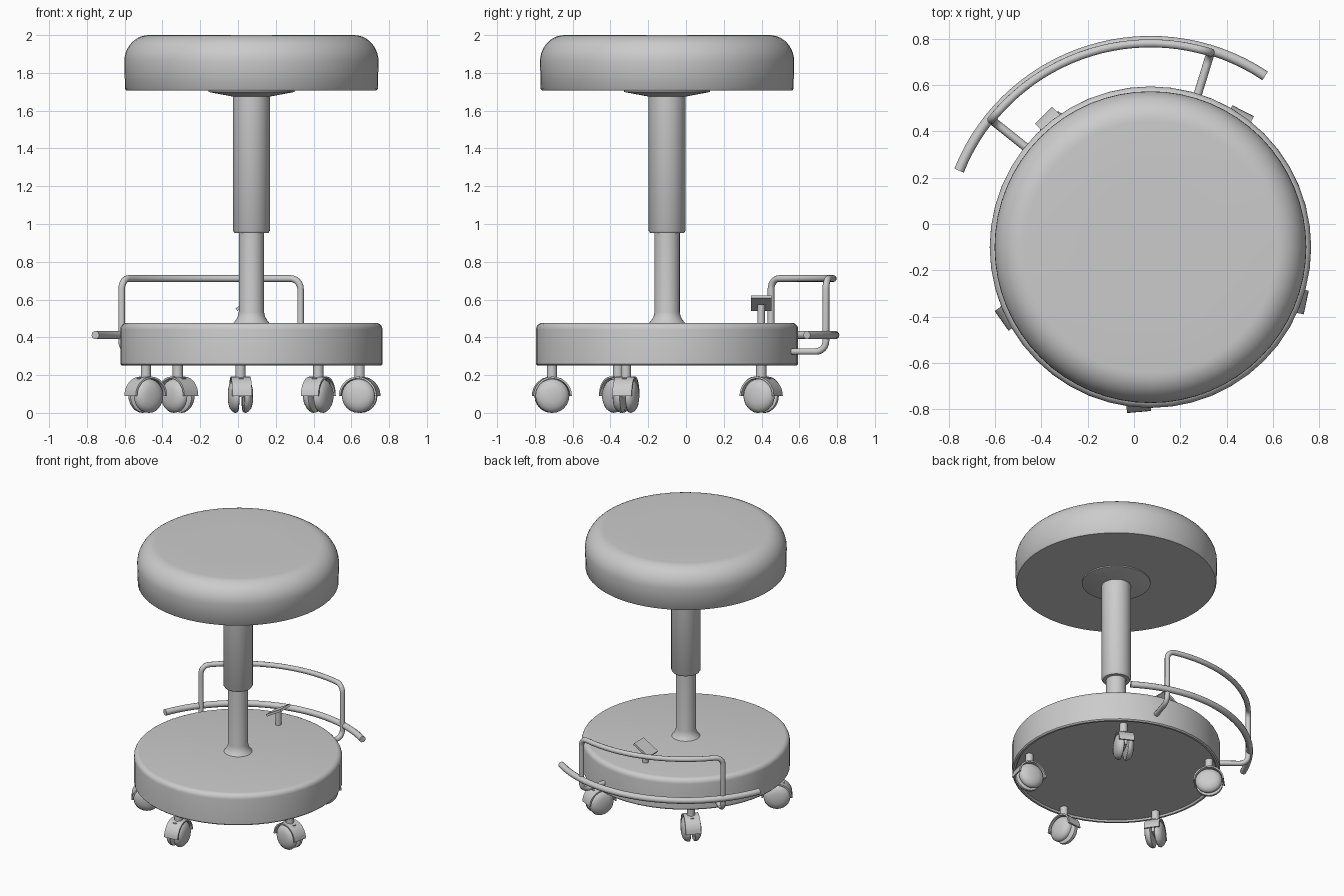
import bpy, bmesh, math
from mathutils import Matrix, Vector

if "Cube" in bpy.data.objects:
    bpy.data.objects.remove(bpy.data.objects["Cube"])

CX, CY = 0.071, -0.10          # axis of the stool
CENTRE = Matrix.Translation((CX, CY, 0))

grey = bpy.data.materials.new("grey")
grey.diffuse_color = (0.6, 0.6, 0.6, 1)
grey.use_nodes = True
grey.node_tree.nodes["Principled BSDF"].inputs["Base Color"].default_value = grey.diffuse_color


def finish(obj, angle=40):
    obj.data.materials.append(grey)
    bpy.ops.object.select_all(action='DESELECT')
    obj.select_set(True)
    bpy.context.view_layer.objects.active = obj
    bpy.ops.object.shade_smooth_by_angle(angle=math.radians(angle))
    return obj


def from_bmesh(name, bm, matrix):
    bmesh.ops.recalc_face_normals(bm, faces=bm.faces[:])
    mesh = bpy.data.meshes.new(name)
    bm.to_mesh(mesh)
    bm.free()
    obj = bpy.data.objects.new(name, mesh)
    bpy.context.collection.objects.link(obj)
    obj.matrix_world = matrix
    return finish(obj)


def lathe(name, profile, matrix=CENTRE, steps=48):
    """Spin a (radius, height) profile around z."""
    bm = bmesh.new()
    verts = [bm.verts.new((r, 0, z)) for r, z in profile]
    edges = [bm.edges.new(pair) for pair in zip(verts, verts[1:])]
    bmesh.ops.spin(bm, geom=verts + edges, cent=(0, 0, 0), axis=(0, 0, 1),
                   angle=math.tau, steps=steps)
    bmesh.ops.remove_doubles(bm, verts=bm.verts[:], dist=1e-5)
    return from_bmesh(name, bm, matrix)


def box(name, size, matrix):
    bm = bmesh.new()
    bmesh.ops.create_cube(bm, size=1)
    bmesh.ops.scale(bm, vec=size, verts=bm.verts[:])
    return from_bmesh(name, bm, matrix)


def tube(name, points, radius):
    """Round bar through the points."""
    curve = bpy.data.curves.new(name, 'CURVE')
    curve.dimensions = '3D'
    curve.bevel_depth = radius
    curve.bevel_resolution = 3
    curve.use_fill_caps = True
    spline = curve.splines.new('POLY')
    spline.points.add(len(points) - 1)
    for p, co in zip(spline.points, points):
        p.co = (*co, 1)
    obj = bpy.data.objects.new(name, curve)
    bpy.context.collection.objects.link(obj)
    bpy.ops.object.select_all(action='DESELECT')
    obj.select_set(True)
    bpy.context.view_layer.objects.active = obj
    bpy.ops.object.convert(target='MESH')
    return finish(bpy.context.view_layer.objects.active)


def polar(r, a, z):
    return Vector((CX + r * math.cos(a), CY + r * math.sin(a), z))


def quarter(r, z, size_r, size_z, n=8):
    """Rounded shoulder from the side up to the top."""
    return [(r + size_r * math.cos(i * math.pi / 2 / n),
             z + size_z * math.sin(i * math.pi / 2 / n)) for i in range(n + 1)]


# Seat cushion
lathe("seat", [(0, 1.707), (0.662, 1.707), (0.669, 1.715)]
      + quarter(0.543, 1.86, 0.13, 0.14, 10) + [(0.3, 2.0), (0, 2.0)], steps=64)
lathe("seat_flange", [(0, 1.71), (0.228, 1.71), (0.228, 1.699), (0.1, 1.675), (0, 1.675)])

# Telescopic column
lathe("upper_column", [(0, 1.69), (0.098, 1.69), (0.098, 0.965), (0.09, 0.953), (0, 0.953)], steps=32)
lathe("lower_column", [(0, 1.0), (0.067, 1.0), (0.067, 0.535), (0.071, 0.513),
                       (0.082, 0.492), (0.096, 0.475), (0, 0.475)], steps=32)

# Round base with a shallow lip underneath
lathe("base", [(0, 0.262), (0.665, 0.262), (0.672, 0.25), (0.686, 0.25), (0.694, 0.258)]
      + quarter(0.659, 0.442, 0.035, 0.035, 5) + [(0, 0.477)], steps=48)

# Twin wheel casters: x, y, rolling direction in degrees
WHEEL_Z = 0.09
WHEEL = [(0, 0.067), (0.04, 0.064), (0.066, 0.057), (0.082, 0.044),
         (0.09, 0.03), (0.088, 0.016), (0.08, 0.012), (0, 0.012)]


def hood(name, matrix, inner=0.092, outer=0.102, half=0.052, n=16):
    """Half round fender over both wheels."""
    bm = bmesh.new()
    rings = []
    for i in range(n + 1):
        a = math.pi * i / n
        rings.append([bm.verts.new((r * math.cos(a), y, r * math.sin(a)))
                      for r, y in ((inner, -half), (outer, -half), (outer, half), (inner, half))])
    for a, b in zip(rings, rings[1:]):
        for k in range(4):
            bm.faces.new((a[k], a[(k + 1) % 4], b[(k + 1) % 4], b[k]))
    bm.faces.new(rings[0])
    bm.faces.new(rings[-1])
    return from_bmesh(name, bm, matrix)


casters = [(0.013, -0.71, -85), (0.644, -0.318, -12), (0.425, 0.398, 63),
           (-0.319, 0.398, 135), (-0.488, -0.36, 215)]
for i, (x, y, deg) in enumerate(casters, 1):
    place = (Matrix.Translation((x, y, WHEEL_Z))
             @ Matrix.Rotation(math.radians(deg), 4, 'Z'))
    for side, turn in (("left", -90), ("right", 90)):
        lathe(f"caster_{i}_{side}_wheel", WHEEL,
              place @ Matrix.Rotation(math.radians(turn), 4, 'X'), 24)
    hood(f"caster_{i}_hood", place)
    box(f"caster_{i}_web", (0.1, 0.024, 0.1), place @ Matrix.Translation((0, 0, 0.045)))
    lathe(f"caster_{i}_stem", [(0, 0.09), (0.027, 0.09), (0.027, 0.175), (0, 0.175)], place, 16)

# Foot rail: rounded hoop standing on two radial feet
R, LOW, TOP, F = 0.88, 0.325, 0.711, 0.055
A0, A1 = math.radians(72.8), math.radians(141.3)


def rail_end(a, sign):
    pts = [polar(0.67, a, LOW)]
    quarters = [i * math.pi / 12 for i in range(7)]
    pts += [polar(R - F + F * math.sin(t), a, LOW + F - F * math.cos(t)) for t in quarters]
    pts += [polar(R, a + sign * F / R * (1 - math.cos(t)), TOP - F + F * math.sin(t))
            for t in quarters]
    return pts


arc = [A0 + F / R + (A1 - A0 - 2 * F / R) * i / 20 for i in range(1, 20)]
tube("hoop_rail", rail_end(A0, 1) + [polar(R, a, TOP) for a in arc]
     + rail_end(A1, -1)[::-1], 0.018)

# Lower curved bumper rail
B0, B1 = math.radians(56.2), math.radians(158.2)
tube("bumper_rail", [polar(0.89, B0 + (B1 - B0) * i / 30, 0.412) for i in range(31)], 0.022)

# Height pedal behind the column
PEDAL = Matrix.Translation((0.05, 0.398, 0))
lathe("pedal_stem", [(0, 0.47), (0.02, 0.47), (0.02, 0.575), (0, 0.575)], PEDAL, 16)
box("pedal_plate", (0.135, 0.11, 0.016),
    PEDAL @ Matrix.Translation((0, 0, 0.581)) @ Matrix.Rotation(math.radians(-30), 4, 'Y'))
